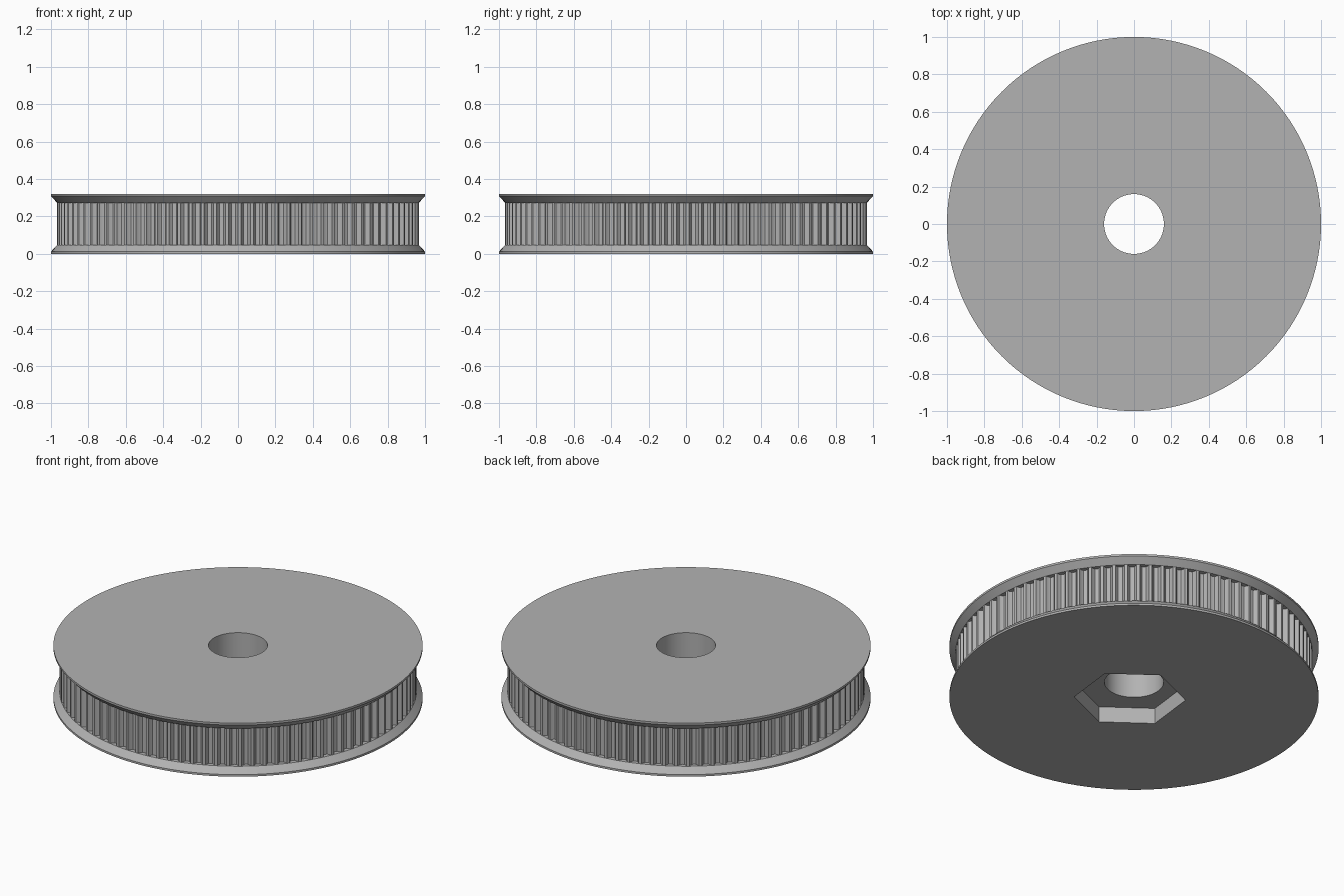
import bpy, bmesh
from math import pi, cos, sin, radians

cube = bpy.data.objects.get("Cube")
if cube:
    bpy.data.objects.remove(cube, do_unlink=True)

HEIGHT = 0.32
FLANGE = 0.047
LIP = 0.012
TEETH = 92
RIM = 0.967
SEGMENTS = 128

grey = bpy.data.materials.new("plain grey")
grey.use_nodes = True
colour = (0.45, 0.45, 0.45, 1)
grey.diffuse_color = colour
grey.node_tree.nodes["Principled BSDF"].inputs["Base Color"].default_value = colour


def ring(radius, sides, turn=0.0, centre=(0, 0)):
    return [(centre[0] + radius * cos(turn + 2 * pi * i / sides),
             centre[1] + radius * sin(turn + 2 * pi * i / sides)) for i in range(sides)]


def loft(name, layers):
    """Solid through a stack of (outline, z) layers."""
    bm = bmesh.new()
    loops = [[bm.verts.new((x, y, z)) for x, y in outline] for outline, z in layers]
    for low, high in zip(loops, loops[1:]):
        n = len(low)
        for i in range(n):
            j = (i + 1) % n
            bm.faces.new((low[i], low[j], high[j], high[i]))
    bm.faces.new(loops[0][::-1])
    bm.faces.new(loops[-1])
    mesh = bpy.data.meshes.new(name)
    bm.to_mesh(mesh)
    bm.free()
    mesh.materials.append(grey)
    obj = bpy.data.objects.new(name, mesh)
    bpy.context.collection.objects.link(obj)
    return obj


# Belt teeth: narrow lands between rounded grooves
pitch = 2 * pi / TEETH
outline = []
for t in range(TEETH):
    for part, depth in ((0, 0), (0.25, 0), (0.32, 0.013), (0.45, 0.024),
                        (0.62, 0.026), (0.8, 0.024), (0.93, 0.013)):
        a = (t + part) * pitch
        outline.append(((RIM - depth) * cos(a), (RIM - depth) * sin(a)))
core = loft("toothed_core", [(outline, FLANGE), (outline, HEIGHT - FLANGE)])

# Flanges with a thin lip and a sloping inner side
wide, narrow = ring(1, SEGMENTS), ring(RIM, SEGMENTS)
bottom = loft("bottom_flange", [(wide, 0), (wide, LIP), (narrow, FLANGE)])
top = loft("top_flange", [(narrow, HEIGHT - FLANGE), (wide, HEIGHT - LIP), (wide, HEIGHT)])

# Shaft bore and nut pocket cutters
bore = loft("bore_cutter", [(ring(0.16, 64), -0.1), (ring(0.16, 64), HEIGHT + 0.1)])
hexagon = ring(0.302, 6, radians(23.4), (0.01, -0.023))
pocket = loft("nut_pocket_cutter", [(hexagon, -0.1), (hexagon, 0.094)])

for obj in (core, bottom, top):
    for cutter in ((bore,) if obj is top else (bore, pocket)):
        cut = obj.modifiers.new("cut", 'BOOLEAN')
        cut.object = cutter
        cut.solver = 'EXACT'
        bpy.ops.object.select_all(action='DESELECT')
        bpy.context.view_layer.objects.active = obj
        obj.select_set(True)
        bpy.ops.object.modifier_apply(modifier=cut.name)
    bpy.ops.object.shade_smooth_by_angle(angle=radians(25))

for cutter in (bore, pocket):
    bpy.data.objects.remove(cutter, do_unlink=True)
